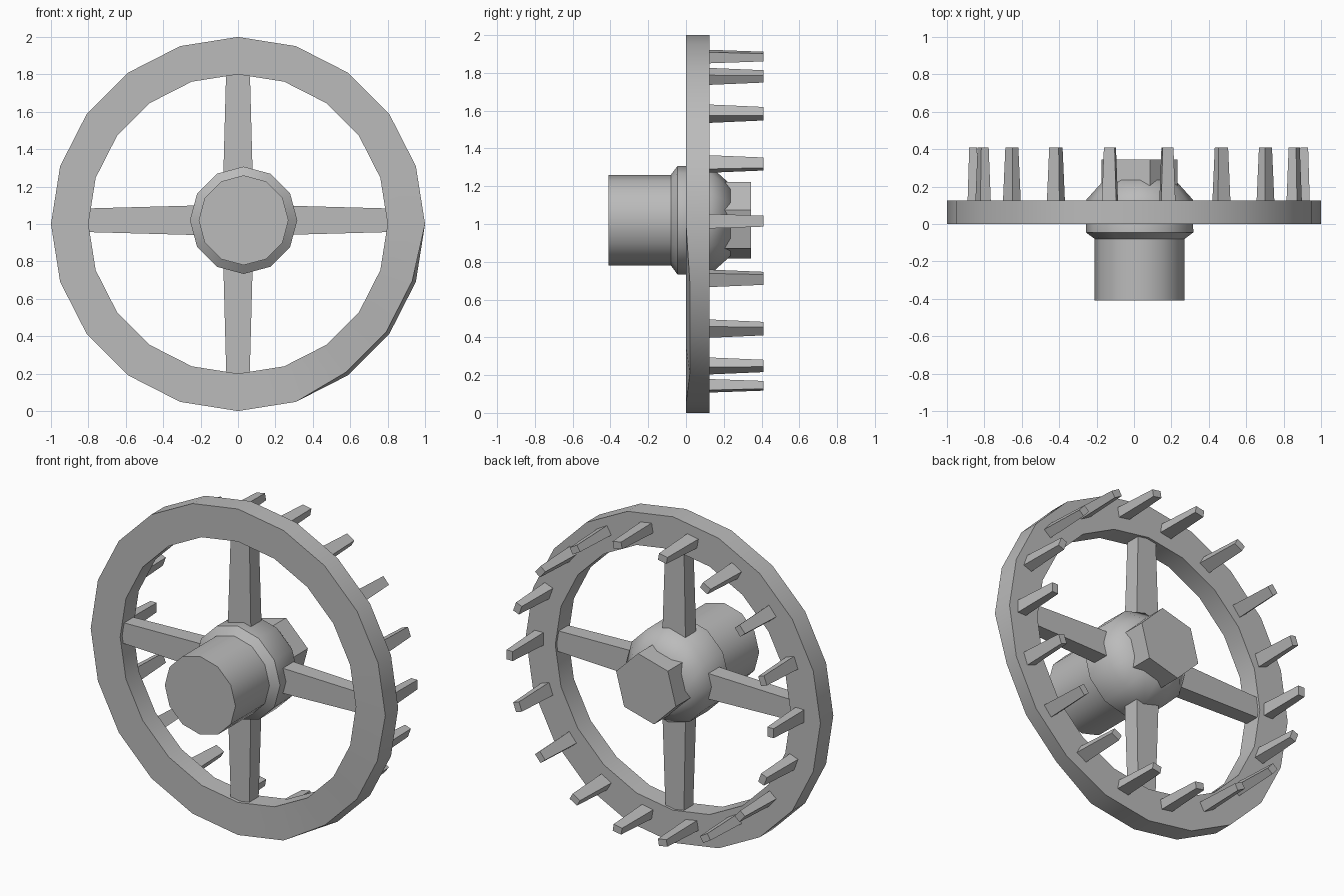
import bpy, bmesh, math
from mathutils import Vector, Matrix

cube = bpy.data.objects.get("Cube")
if cube:
    bpy.data.objects.remove(cube, do_unlink=True)

grey = bpy.data.materials.new("plain grey")
grey.use_nodes = True
grey.diffuse_color = (0.5, 0.5, 0.5, 1)
grey.node_tree.nodes["Principled BSDF"].inputs["Base Color"].default_value = (0.5, 0.5, 0.5, 1)

HUB = Vector((0.03, 0, 1.02))
RIM = Vector((0, 0, 1))


def finish(name, bm, smooth=40):
    bmesh.ops.recalc_face_normals(bm, faces=bm.faces)
    mesh = bpy.data.meshes.new(name)
    bm.to_mesh(mesh)
    bm.free()
    mesh.materials.append(grey)
    obj = bpy.data.objects.new(name, mesh)
    bpy.context.collection.objects.link(obj)
    bpy.ops.object.select_all(action='DESELECT')
    obj.select_set(True)
    bpy.context.view_layer.objects.active = obj
    if smooth:
        bpy.ops.object.shade_smooth_by_angle(angle=math.radians(smooth))
    return obj


def ring_verts(bm, centre, radius, y, sides, start):
    verts = []
    for i in range(sides):
        a = math.radians(start) + math.tau * i / sides
        verts.append(bm.verts.new(centre + Vector((radius * math.cos(a), y, radius * math.sin(a)))))
    return verts


def bridge(bm, a, b):
    for i in range(len(a)):
        j = (i + 1) % len(a)
        bm.faces.new((a[i], a[j], b[j], b[i]))


def turned(name, centre, profile, sides, start, closed=False):
    """Turn (y, radius) points about the axle, either capped or as a closed ring."""
    bm = bmesh.new()
    rings = [ring_verts(bm, centre, r, y, sides, start) for y, r in profile]
    for a, b in zip(rings, rings[1:]):
        bridge(bm, a, b)
    if closed:
        bridge(bm, rings[-1], rings[0])
    else:
        bm.faces.new(rings[0])
        bm.faces.new(rings[-1])
    return bm, rings


def tapered_bar(name, matrix, near, far, length, smooth=0):
    """Bar along local z with (width, depth) at its near and far ends."""
    bm = bmesh.new()
    ends = []
    for (w, d), z in ((near, 0), (far, length)):
        ends.append([bm.verts.new(matrix @ Vector((sx * w / 2, sy * d / 2, z)))
                     for sx, sy in ((-1, -1), (1, -1), (1, 1), (-1, 1))])
    bridge(bm, *ends)
    for end in ends:
        bm.faces.new(end)
    return finish(name, bm, smooth)


# Rim, slightly worn along its lower left front edge
bm, rings = turned("rim", RIM, [(0, 0.8), (0, 1), (0.125, 1), (0.125, 0.8)], 20, 0, True)
for i in (-1, -2, -3):
    v = rings[1][i]
    v.co = RIM + (v.co - RIM) * 0.98
    v.co.y += 0.02
finish("rim", bm)

# Hub with its front barrel
bm, _ = turned("hub", HUB, [(-0.41, 0.24), (-0.08, 0.24), (-0.045, 0.287),
                            (0.13, 0.285), (0.235, 0.19)], 12, 0)
finish("hub", bm, 50)

# Six-sided axle end at the back
bm, _ = turned("axle_end", HUB, [(0.2, 0.21), (0.345, 0.21)], 6, 15)
finish("axle_end", bm, 0)

# Four spokes from the hub to the rim
for name, angle in (("top", 0), ("left", 90), ("bottom", 180), ("right", 270)):
    turn = Matrix.Rotation(math.radians(angle), 4, 'Y')
    matrix = Matrix.Translation((0, 0.065, 1.02)) @ turn
    tapered_bar(name + "_spoke", matrix, (0.17, 0.11), (0.125, 0.09), 0.83)

# Eighteen tapering pegs round the back of the rim
for i in range(18):
    a = math.tau * i / 18
    out = Vector((math.cos(a), 0, math.sin(a)))
    along = Vector((-math.sin(a), 0, math.cos(a)))
    place = Vector((0.025, 0.11, 1.015)) + out * 0.885
    axes = Matrix((along, out, Vector((0, 1, 0)))).transposed().to_4x4()
    tapered_bar(f"peg_{i + 1}", Matrix.Translation(place) @ axes,
                (0.078, 0.06), (0.058, 0.042), 0.3)
